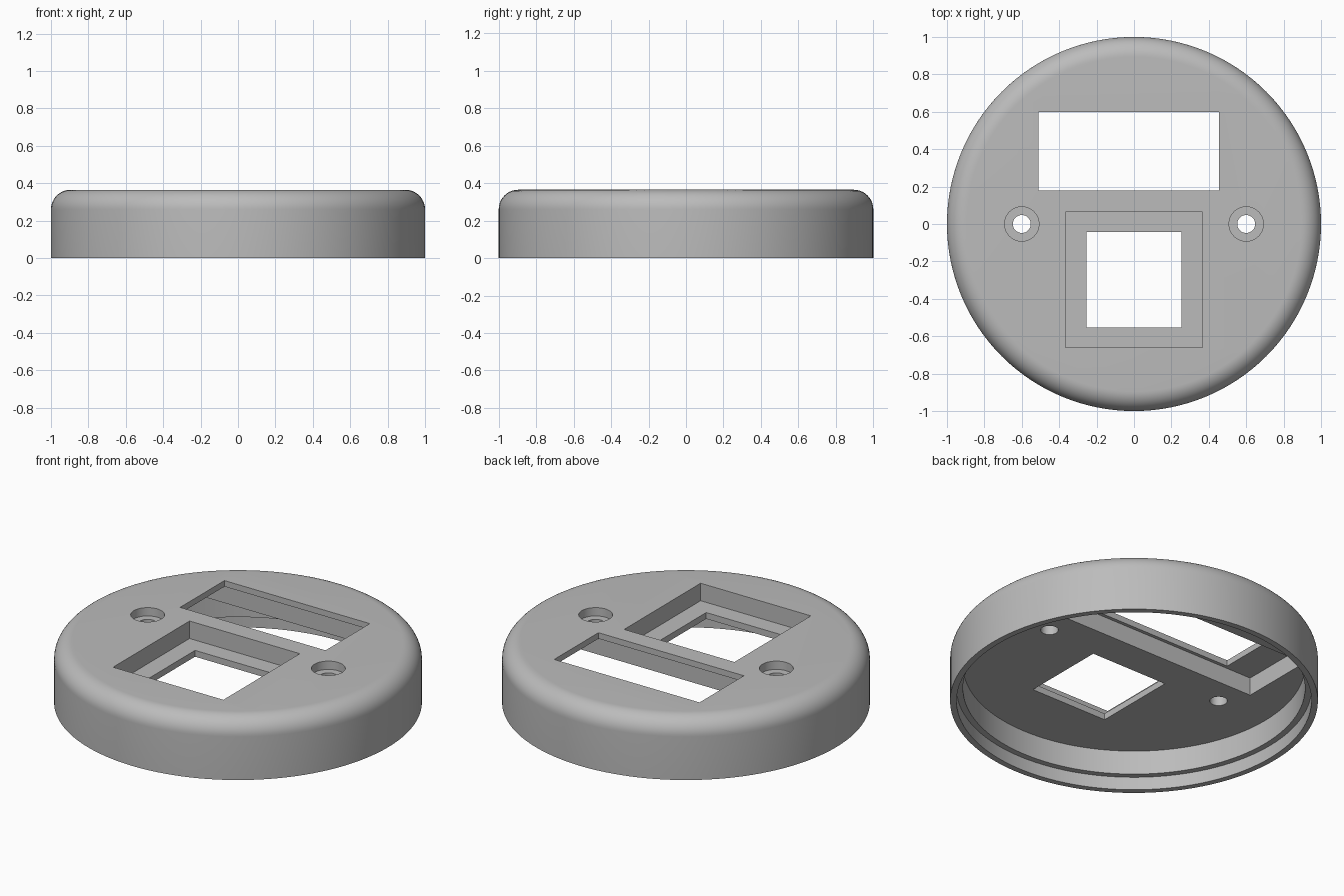
import bpy
import bmesh
import math
from mathutils import Matrix, Vector

cube = bpy.data.objects.get("Cube")
if cube:
    bpy.data.objects.remove(cube, do_unlink=True)

SEGMENTS = 128
TOP, CEILING = 0.365, 0.222
FILLET = 0.105

grey = bpy.data.materials.new("light_grey")
grey.use_nodes = True
grey.diffuse_color = (0.5, 0.5, 0.5, 1)
grey.node_tree.nodes["Principled BSDF"].inputs["Base Color"].default_value = grey.diffuse_color


def make_object(name, bm):
    bmesh.ops.recalc_face_normals(bm, faces=bm.faces)
    mesh = bpy.data.meshes.new(name)
    bm.to_mesh(mesh)
    bm.free()
    mesh.materials.append(grey)
    obj = bpy.data.objects.new(name, mesh)
    bpy.context.collection.objects.link(obj)
    return obj


def lathe(name, profile):
    """Revolve a (radius, height) profile that starts and ends on the axis."""
    bm = bmesh.new()
    verts = [bm.verts.new((r, 0, z)) for r, z in profile]
    edges = [bm.edges.new(pair) for pair in zip(verts, verts[1:])]
    bmesh.ops.spin(bm, geom=verts + edges, axis=(0, 0, 1), cent=(0, 0, 0),
                   angle=math.tau, steps=SEGMENTS, use_merge=True)
    bmesh.ops.remove_doubles(bm, verts=bm.verts, dist=0.0005)
    # Turn the two triangle fans into clean flat discs
    bmesh.ops.dissolve_limit(bm, angle_limit=0.001, verts=bm.verts, edges=bm.edges)
    return make_object(name, bm)


def box(name, x0, x1, y0, y1, z0, z1):
    bm = bmesh.new()
    size = Matrix.Diagonal((x1 - x0, y1 - y0, z1 - z0, 1))
    middle = Vector((x0 + x1, y0 + y1, z0 + z1)) / 2
    bmesh.ops.create_cube(bm, size=1, matrix=Matrix.Translation(middle) @ size)
    return make_object(name, bm)


def cylinder(name, x, radius, z0, z1):
    bm = bmesh.new()
    bmesh.ops.create_cone(bm, cap_ends=True, segments=48, radius1=radius, radius2=radius,
                          depth=z1 - z0, matrix=Matrix.Translation((x, 0, (z0 + z1) / 2)))
    return make_object(name, bm)


def cut(target, cutter):
    cutter.hide_render = True
    mod = target.modifiers.new("cut", "BOOLEAN")
    mod.operation, mod.solver, mod.object = "DIFFERENCE", "EXACT", cutter
    bpy.context.view_layer.objects.active = target
    bpy.ops.object.modifier_apply(modifier=mod.name)
    bpy.data.objects.remove(cutter, do_unlink=True)


# Round cover: stepped rim, hollow underside and rounded top edge
fillet = [(1 - FILLET + FILLET * math.cos(a), TOP - FILLET + FILLET * math.sin(a))
          for a in (math.pi / 2 * i / 12 for i in range(13))]
cover = lathe("round_cover", [(0, CEILING), (0.93, CEILING), (0.93, 0.078), (0.965, 0.078),
                              (0.965, 0), (1, 0)] + fillet + [(0, TOP)])

# Wide window with a larger recess behind it
cut(cover, box("window_recess", -0.69, 0.63, 0.16, 0.615, 0.12, 0.329))
cut(cover, box("window_opening", -0.51, 0.455, 0.18, 0.6, 0.1, 0.5))

# Square pocket with a smaller opening through its floor
cut(cover, box("square_pocket", -0.367, 0.365, -0.66, 0.065, 0.26, 0.5))
cut(cover, box("square_opening", -0.255, 0.253, -0.553, -0.043, 0.1, 0.5))

# Counterbored screw holes
for x in (-0.6, 0.6):
    cut(cover, cylinder("counterbore", x, 0.092, TOP - 0.05, 0.5))
    cut(cover, cylinder("screw_hole", x, 0.048, 0.1, 0.5))

bpy.ops.object.select_all(action="DESELECT")
cover.select_set(True)
bpy.context.view_layer.objects.active = cover
bpy.ops.object.shade_smooth_by_angle(angle=math.radians(30))
